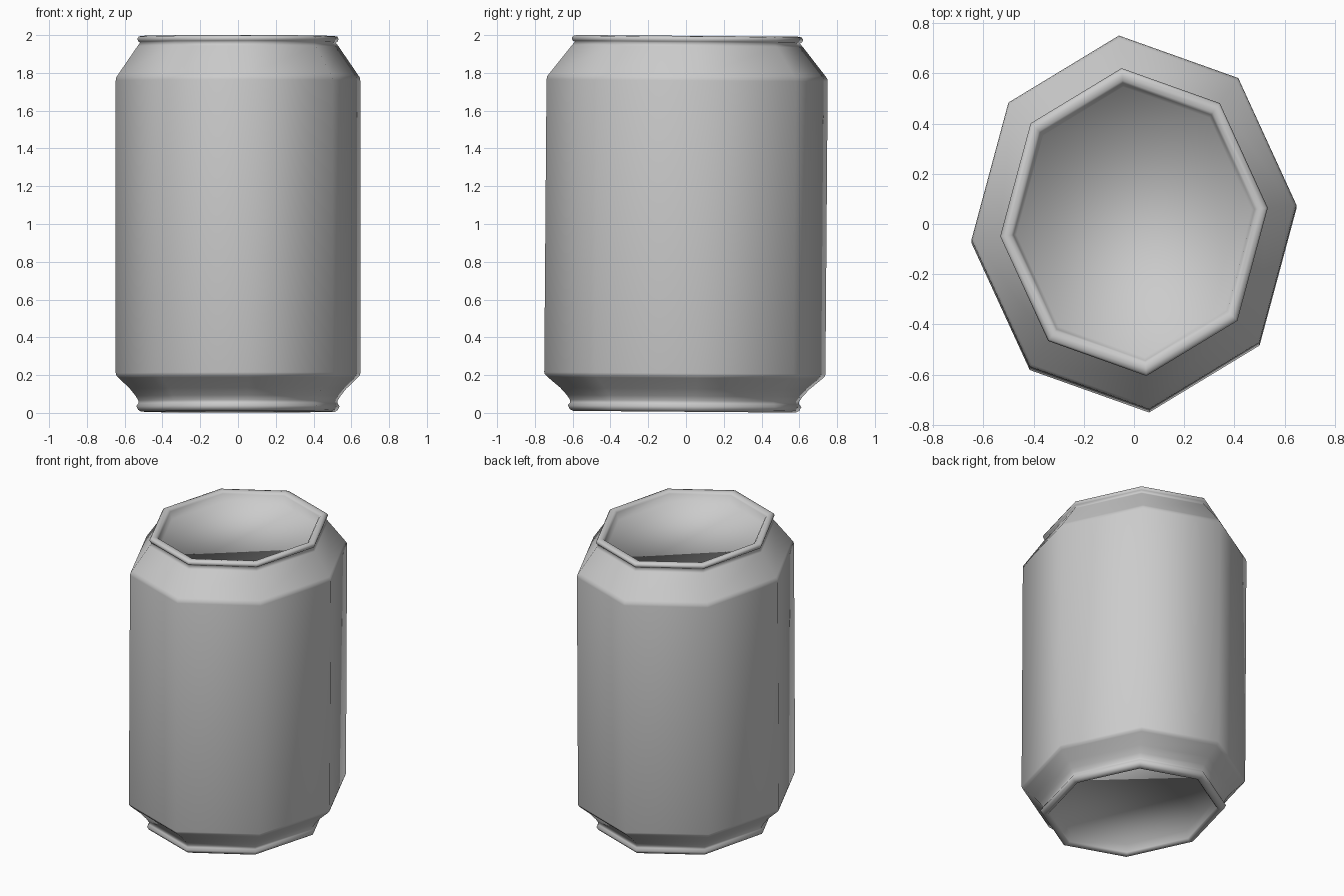
import bpy
import bmesh
from math import cos, sin, pi, radians

cube = bpy.data.objects.get("Cube")
if cube:
    bpy.data.objects.remove(cube)

SIDES = 8
TURN = radians(5.3)      # twist of the octagon
DEPTH_RATIO = 1.15       # the can is deeper than it is wide


def make_material(name, colour):
    mat = bpy.data.materials.new(name)
    mat.use_nodes = True
    mat.diffuse_color = colour
    bsdf = next(n for n in mat.node_tree.nodes if n.type == "BSDF_PRINCIPLED")
    bsdf.inputs["Base Color"].default_value = colour
    return mat


def lathe(name, profile, mat):
    """Turn a (radius, height) profile into a closed eight-sided solid."""
    bm = bmesh.new()
    angles = [TURN + 2 * pi * i / SIDES for i in range(SIDES)]
    rings = [[bm.verts.new((r * cos(a), DEPTH_RATIO * r * sin(a), z - 1))
              for a in angles] for r, z in profile]
    for low, high in zip(rings, rings[1:]):
        for i in range(SIDES):
            j = (i + 1) % SIDES
            bm.faces.new((low[i], low[j], high[j], high[i]))
    bm.faces.new(rings[0][::-1])
    bm.faces.new(rings[-1])
    bmesh.ops.recalc_face_normals(bm, faces=bm.faces)
    for face in bm.faces:
        face.smooth = True
    mesh = bpy.data.meshes.new(name)
    bm.to_mesh(mesh)
    bm.free()
    mesh.materials.append(mat)
    obj = bpy.data.objects.new(name, mesh)
    bpy.context.collection.objects.link(obj)
    return obj


# Recessed base and rolled foot
foot = [(0.475, 0.07), (0.485, 0.02), (0.495, 0.008), (0.515, 0.006),
        (0.53, 0.015), (0.54, 0.035), (0.53, 0.05), (0.53, 0.065)]
# Concave lower taper, straight wall and sloping shoulder
wall = [(0.545, 0.09), (0.575, 0.128), (0.635, 0.185), (0.647, 0.198),
        (0.65, 0.21), (0.65, 1.76), (0.647, 1.777), (0.638, 1.79),
        (0.535, 1.94), (0.52, 1.96)]
# Rolled rim and recessed lid
rim = [(0.53, 1.966), (0.535, 1.98), (0.528, 1.992), (0.51, 1.996),
       (0.492, 1.992), (0.482, 1.98), (0.47, 1.93)]

metal = make_material("grey_metal", (0.6, 0.6, 0.6, 1))
can = lathe("can_body", foot + wall + rim, metal)

# Slight backward lean
can.location.z = 1
can.rotation_euler.x = radians(-0.45)
